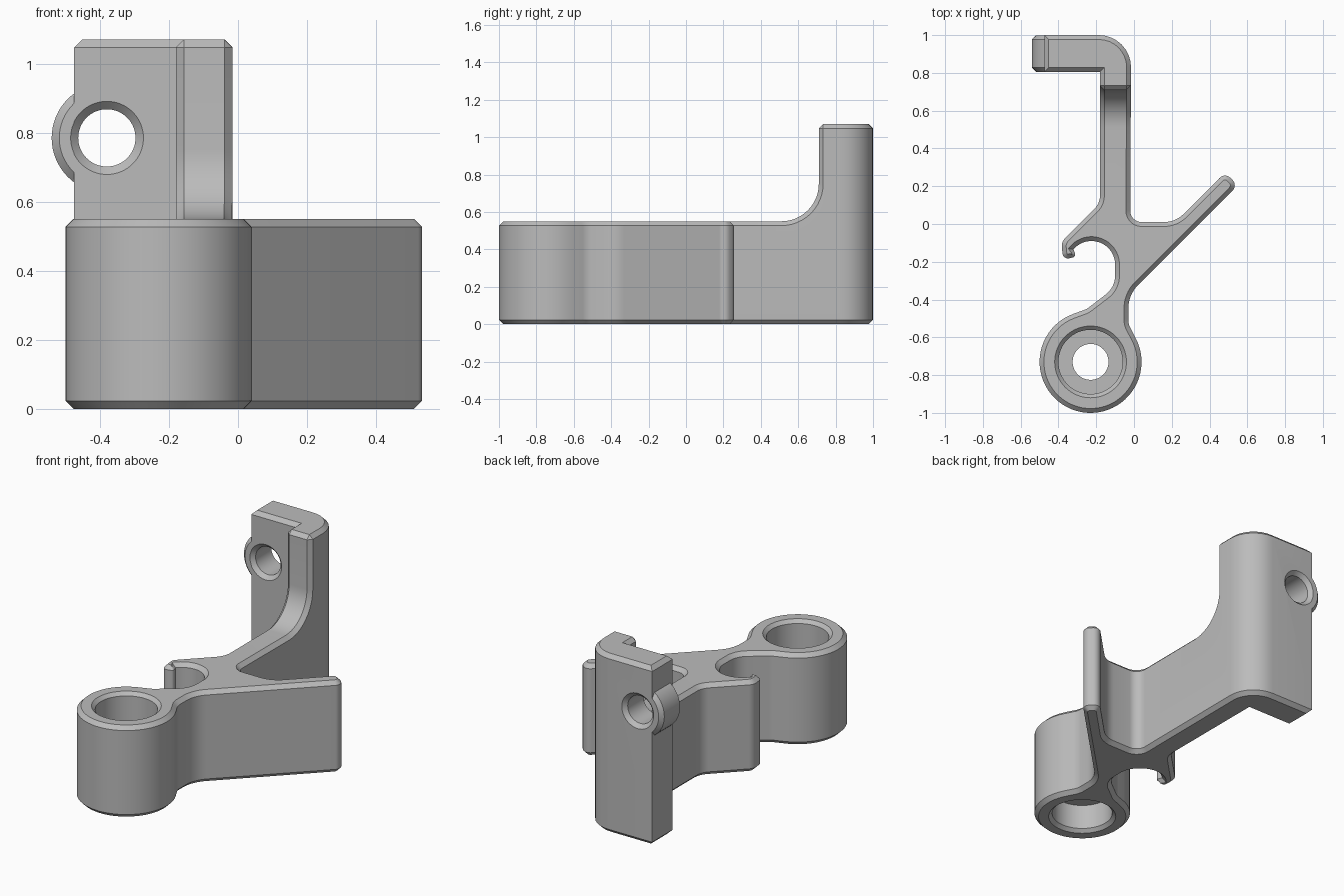
import bpy, bmesh
from math import sin, cos, tan, pi, radians
from mathutils import Vector, Matrix

cube = bpy.data.objects.get("Cube")
if cube:
    bpy.data.objects.remove(cube, do_unlink=True)

grey = bpy.data.materials.new("plain grey")
grey.use_nodes = True
colour = (0.5, 0.5, 0.5, 1)
grey.diffuse_color = colour
grey.node_tree.nodes["Principled BSDF"].inputs["Base Color"].default_value = colour

HEIGHT, TALL, CHAMFER = 0.55, 1.07, 0.023
STEP_Y, STEP_R = 0.71, 0.2
BORE = (-0.23, -0.73)
EYE = (-0.38, 0.785)


def arc(cx, cy, r, a0, a1, n):
    """Points along an arc, angles in degrees."""
    angles = [radians(a0 + (a1 - a0) * i / n) for i in range(n + 1)]
    return [(cx + r * cos(a), cy + r * sin(a)) for a in angles]


def rounded(corners, n=8):
    """Closed polygon whose corners (x, y, radius) are filleted."""
    out = []
    for i, c in enumerate(corners):
        p = Vector(c[:2])
        if len(c) < 3:
            out.append(p)
            continue
        a = Vector(corners[i - 1][:2]) - p
        b = Vector(corners[(i + 1) % len(corners)][:2]) - p
        half = a.angle(b) / 2
        t = min(c[2] / tan(half), 0.47 * a.length, 0.47 * b.length)
        r = t * tan(half)
        a.normalize()
        b.normalize()
        centre = p + (a + b).normalized() * (r / sin(half))
        u, v = p + a * t - centre, p + b * t - centre
        sweep = u.angle(v)
        for k in range(n + 1):
            f = k / n
            out.append(centre + (u * sin((1 - f) * sweep) + v * sin(f * sweep)) / sin(sweep))
    return out


def finish(name, bm):
    bmesh.ops.recalc_face_normals(bm, faces=bm.faces)
    mesh = bpy.data.meshes.new(name)
    bm.to_mesh(mesh)
    bm.free()
    mesh.materials.append(grey)
    obj = bpy.data.objects.new(name, mesh)
    bpy.context.collection.objects.link(obj)
    return obj


def prism(name, points, direction):
    """Extrude a ring of 3D points."""
    bm = bmesh.new()
    face = bm.faces.new([bm.verts.new(p) for p in points])
    new = bmesh.ops.extrude_face_region(bm, geom=[face])["geom"]
    bmesh.ops.translate(bm, vec=direction, verts=[g for g in new if isinstance(g, bmesh.types.BMVert)])
    return finish(name, bm)


def lathe(name, profile, matrix, n=64):
    """Solid of revolution from (radius, height) pairs."""
    bm = bmesh.new()
    rings = [[bm.verts.new((r * cos(2 * pi * i / n), r * sin(2 * pi * i / n), h)) for i in range(n)]
             for r, h in profile]
    for lo, hi in zip(rings, rings[1:]):
        for i in range(n):
            j = (i + 1) % n
            bm.faces.new((lo[i], lo[j], hi[j], hi[i]))
    bm.faces.new(rings[0][::-1])
    bm.faces.new(rings[-1])
    bm.transform(matrix)
    return finish(name, bm)


def combine(obj, tool, operation):
    """Apply a boolean and remove the tool."""
    mod = obj.modifiers.new("join", "BOOLEAN")
    mod.operation, mod.object, mod.solver = operation, tool, "EXACT"
    bpy.context.view_layer.objects.active = obj
    bpy.ops.object.modifier_apply(modifier=mod.name)
    bpy.data.objects.remove(tool, do_unlink=True)


# Plan outline: bore boss, diagonal arm, upright bracket, hook
outline = arc(*BORE, 0.27, 110, 388, 48)
outline += [(-0.03, -0.53, 0.1), (-0.03, -0.375, 0.28),
            (0.55, 0.205, 0.04), (0.482, 0.273, 0.04),
            (0.22, 0.01, 0.15), (-0.02, 0.01, 0.06),
            (-0.015, 1.0, 0.17), (-0.475, 1.0), (-0.475, 0.805), (-0.18, 0.805),
            (-0.18, 0.11, 0.1), (-0.385, -0.095, 0.06),
            (-0.375, -0.19, 0.032), (-0.305, -0.172, 0.03)]
outline += arc(-0.225, -0.215, 0.125, 140, 5, 20)
outline += [(-0.1, -0.335, 0.14), (-0.25, -0.45, 0.1)]
body = prism("bracket_body", [(p[0], p[1], 0) for p in rounded(outline)], (0, 0, TALL))

# Step from the low plate up to the upright, with a rounded inside corner
side = [(-1.2, HEIGHT)] + arc(STEP_Y - STEP_R, HEIGHT + STEP_R, STEP_R, -90, 0, 12)
side += [(STEP_Y, 1.3), (-1.2, 1.3)]
combine(body, prism("step_cutter", [(-1, y, z) for y, z in side], (2, 0, 0)), "DIFFERENCE")

# Chamfer the rims where top and bottom surfaces meet the walls
bm = bmesh.new()
bm.from_mesh(body.data)
bmesh.ops.remove_doubles(bm, verts=bm.verts, dist=0.0005)
bm.normal_update()


def is_cap(face):
    at_step = abs(face.calc_center_median().y - STEP_Y) < 0.005
    return abs(face.normal.z) > 0.02 or (face.normal.y < -0.99 and at_step)


rims = [e for e in bm.edges if len(e.link_faces) == 2 and
        (sum(map(is_cap, e.link_faces)) == 1 or
         (all(map(is_cap, e.link_faces)) and e.calc_face_angle(0) > radians(70)))]
bmesh.ops.bevel(bm, geom=rims, offset=CHAMFER, offset_type="OFFSET", segments=1,
                profile=0.5, affect="EDGES", clamp_overlap=False)
bm.to_mesh(body.data)
bm.free()

# Round eye on the upright, drilled through with countersinks
along_y = Matrix.Translation((EYE[0], 0, EYE[1])) @ Matrix.Rotation(-pi / 2, 4, "X")
front, back = 0.806, 0.999
combine(body, lathe("eye", [(0.138, front), (0.16, front + 0.022),
                            (0.16, back - 0.022), (0.138, back)], along_y), "UNION")
combine(body, lathe("eye_hole", [(0.127, front - 0.022), (0.083, front + 0.022),
                                 (0.083, back - 0.022), (0.127, back + 0.022)], along_y), "DIFFERENCE")

# Bore with a pocket at each end and a thin web between
upright = Matrix.Translation((*BORE, 0))
combine(body, lathe("bore", [(0.21, -0.02), (0.17, 0.02), (0.17, 0.17), (0.095, 0.17),
                             (0.095, 0.3), (0.17, 0.3), (0.17, HEIGHT - 0.02),
                             (0.21, HEIGHT + 0.02)], upright), "DIFFERENCE")

bpy.ops.object.select_all(action="DESELECT")
body.select_set(True)
bpy.context.view_layer.objects.active = body
bpy.ops.object.shade_smooth_by_angle(angle=radians(28))
